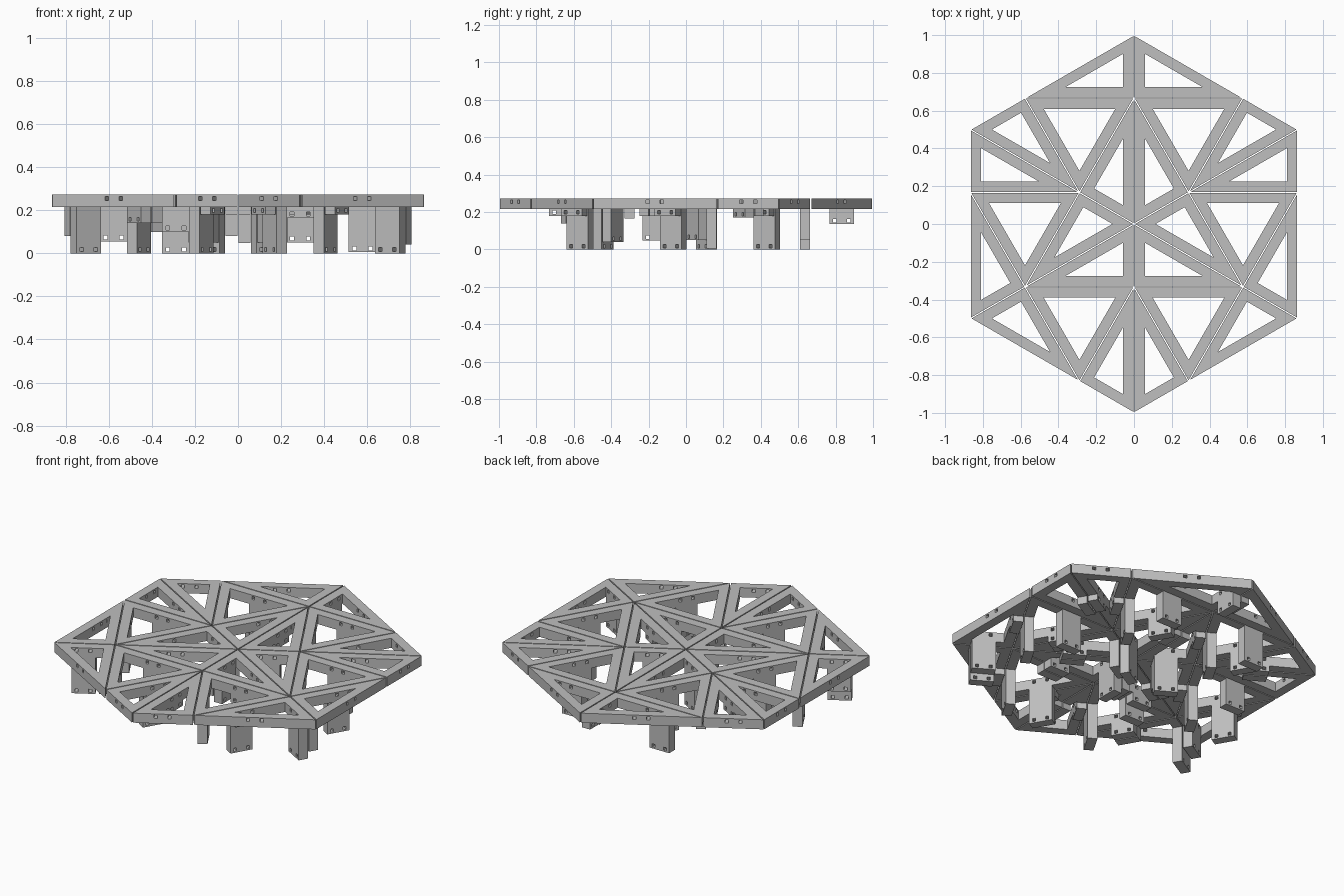
import bpy, bmesh
from mathutils import Vector, Matrix

if "Cube" in bpy.data.objects:
    bpy.data.objects.remove(bpy.data.objects["Cube"], do_unlink=True)

GREY = bpy.data.materials.new("light_grey")
GREY.use_nodes = True
colour = (0.52, 0.52, 0.52, 1)
GREY.diffuse_color = colour
GREY.node_tree.nodes["Principled BSDF"].inputs["Base Color"].default_value = colour

TOP, UNDER = 0.272, 0.215        # frame height range
GAP, BAR = 0.003, 0.057          # insets of the outer and inner frame walls
LEG_W, HOLE, PITCH = 0.13, 0.018, 0.0375

# Corner points of the tiling, given for the +x half
P = dict(T=(0, 1), A=(.577, .667), M=(0, .667), V=(.866, .5), I=(.289, .167),
         W=(.866, .167), B=(.577, -.333), O=(0, 0), K=(0, -.333),
         X=(.866, -.5), Y=(.289, -.833), Z=(0, -1))

N = None
S = .18                          # bottom of a short tab
# name, corners, leg bottoms per edge on the -x half and on the +x half
TILES = [
    ("back_tile", "TMA", (.18, N, N), (.135, N, N)),
    ("back_corner_tile", "AVI", (N, S, S), (N, S, S)),
    ("side_corner_tile", "VWI", (N, N, S), (N, N, .17)),
    ("back_equal_tile", "AMI", (0, 0, .1), (.05, .1, 0)),
    ("inner_back_tile", "MIO", (S, 0, S), (S, 0, S)),
    ("side_equal_tile", "IWB", (.055, 0, 0), (.005, 0, S)),
    ("inner_side_tile", "IOB", (.05, S, S), (.05, S, S)),
    ("inner_front_tile", "OBK", (S, .165, .08), (S, .165, .048)),
    ("side_tile", "WXB", (N, .08, S), (N, .04, S)),
    ("front_corner_tile", "XBY", (0, .14, N), (0, S, N)),
    ("front_equal_tile", "BKY", (.1, 0, .14), (.165, 0, 0)),
    ("front_tile", "KZY", (S, N, S), (S, N, S)),
]


def inset(pts, d):
    """Move the sides of a triangle inwards by d."""
    a, b, c = pts
    la, lb, lc = (b - c).length, (c - a).length, (a - b).length
    total = la + lb + lc
    centre = (a * la + b * lb + c * lc) / total
    radius = abs((b - a).cross(c - a).z) / total
    return [centre + (p - centre) * (1 - d / radius) for p in pts]


def add_box(bm, centre, along, size):
    side = Vector((-along.y, along.x, 0))
    rot = Matrix((along, side, Vector((0, 0, 1)))).transposed().to_4x4()
    bmesh.ops.create_cube(bm, size=1, matrix=Matrix.Translation(centre) @ rot
                          @ Matrix.Diagonal((*size, 1)))


def make_object(name, bm):
    bmesh.ops.recalc_face_normals(bm, faces=bm.faces)
    mesh = bpy.data.meshes.new(name)
    bm.to_mesh(mesh)
    bm.free()
    mesh.materials.append(GREY)
    ob = bpy.data.objects.new(name, mesh)
    bpy.context.collection.objects.link(ob)
    return ob


def drill(ob, cutter):
    """Cut the bolt holes and keep the result as plain mesh."""
    mod = ob.modifiers.new("holes", 'BOOLEAN')
    mod.operation, mod.solver, mod.object = 'DIFFERENCE', 'EXACT', cutter
    graph = bpy.context.evaluated_depsgraph_get()
    mesh = bpy.data.meshes.new_from_object(ob.evaluated_get(graph))
    ob.modifiers.clear()
    ob.data = mesh
    bpy.data.objects.remove(cutter, do_unlink=True)


def add_holes(bm, centre, along):
    for k in (-PITCH, PITCH):
        add_box(bm, centre + along * k, along, (HOLE, 0.09, HOLE))


def frame(name, pts):
    bm = bmesh.new()
    rings = [[bm.verts.new((p.x, p.y, z)) for p in inset(pts, d)]
             for d, z in ((GAP, UNDER), (GAP, TOP), (BAR, TOP), (BAR, UNDER))]
    for r in range(4):
        lo, hi = rings[r], rings[(r + 1) % 4]
        for i in range(3):
            j = (i + 1) % 3
            bm.faces.new((lo[i], lo[j], hi[j], hi[i]))
    return make_object(name, bm)


for side, sign in (("right", -1), ("left", 1)):
    for name, corners, low_r, low_l in TILES:
        lows = low_r if sign < 0 else low_l
        pts = [Vector((sign * P[c][0], P[c][1], 0)) for c in corners]
        middle = sum(pts, Vector()) / 3
        ring = frame(f"{name}_{side}", pts)
        bar_holes = bmesh.new()
        for i, low in enumerate(lows):
            a, b = pts[i], pts[(i + 1) % 3]
            along = (b - a).normalized()
            inward = Vector((-along.y, along.x, 0))
            if inward.dot(middle - a) < 0:
                inward.negate()
            spot = (a + b) / 2 + inward * (GAP + BAR) / 2
            add_holes(bar_holes, spot + Vector((0, 0, 0.255)), along)
            if low is None:
                continue
            # Hanging leg with two bolt holes near its foot
            bm, cut = bmesh.new(), bmesh.new()
            add_box(bm, spot + Vector((0, 0, (low + UNDER) / 2)), along,
                    (LEG_W, BAR - GAP, UNDER - low))
            add_holes(cut, spot + Vector((0, 0, low + 0.018)), along)
            leg = make_object(f"{name}_leg_{side}_{i + 1}", bm)
            drill(leg, make_object("leg_hole_cutter", cut))
        drill(ring, make_object("bar_hole_cutter", bar_holes))
